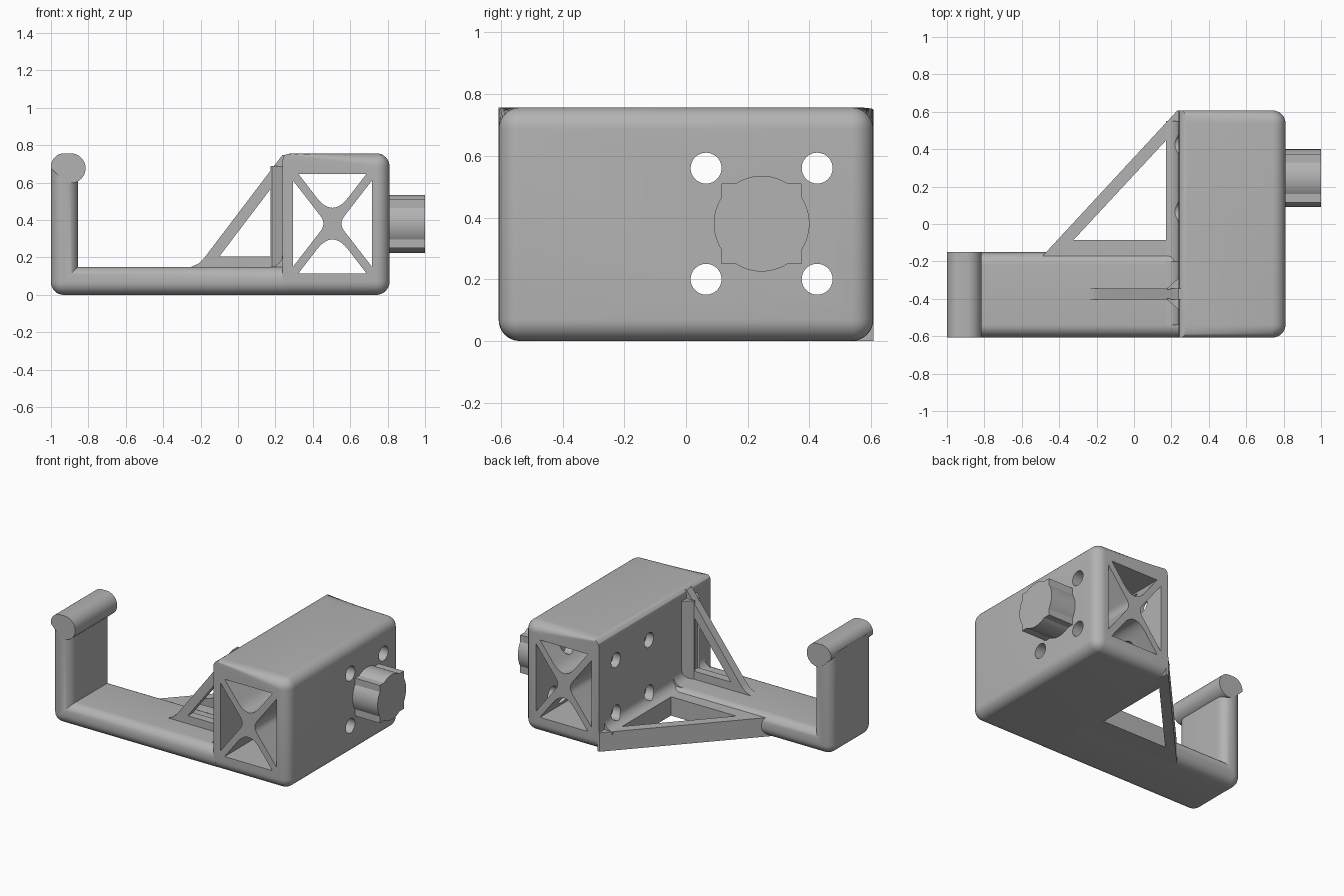
import bpy, bmesh, math
from mathutils import Vector

if "Cube" in bpy.data.objects:
    bpy.data.objects.remove(bpy.data.objects["Cube"])

mat = bpy.data.materials.new("grey_plastic")
mat.diffuse_color = (0.45, 0.45, 0.45, 1)
mat.use_nodes = True
mat.node_tree.nodes["Principled BSDF"].inputs["Base Color"].default_value = mat.diffuse_color


def prism(name, pts, axis, a, b, bevel=None, r=0.07):
    """Extrude a 2D outline along an axis from a to b; bevel edges picked by a rule."""
    def place(p, t):
        return {'x': (t, p[0], p[1]), 'y': (p[0], t, p[1]), 'z': (p[0], p[1], t)}[axis]
    bm = bmesh.new()
    lo = [bm.verts.new(place(p, a)) for p in pts]
    hi = [bm.verts.new(place(p, b)) for p in pts]
    bm.faces.new(lo)
    bm.faces.new(hi)
    n = len(pts)
    for i in range(n):
        j = (i + 1) % n
        bm.faces.new((lo[i], lo[j], hi[j], hi[i]))
    bmesh.ops.recalc_face_normals(bm, faces=bm.faces)
    if bevel:
        edges = [e for e in bm.edges if bevel(e.verts[0].co, e.verts[1].co)]
        bmesh.ops.bevel(bm, geom=edges, offset=r, segments=8, profile=0.5, affect='EDGES')
    me = bpy.data.meshes.new(name)
    bm.to_mesh(me)
    bm.free()
    me.materials.append(mat)
    ob = bpy.data.objects.new(name, me)
    bpy.context.collection.objects.link(ob)
    return ob


def boolean(ob, tool, op='DIFFERENCE'):
    bpy.context.view_layer.objects.active = ob
    m = ob.modifiers.new("cut", 'BOOLEAN')
    m.operation, m.solver, m.object = op, 'EXACT', tool
    bpy.ops.object.modifier_apply(modifier=m.name)
    bpy.data.objects.remove(tool)


def arc(cx, cy, r, a0, a1, n=16):
    return [(cx + r * math.cos(math.radians(a0 + (a1 - a0) * i / n)),
             cy + r * math.sin(math.radians(a0 + (a1 - a0) * i / n))) for i in range(n + 1)]


def circle(cx, cy, r, n=48):
    return arc(cx, cy, r, 0, 360, n)[:-1]


def curve(p, c, q, n=10):
    p, c, q = Vector(p), Vector(c), Vector(q)
    return [tuple(p * (1 - t) ** 2 + c * 2 * t * (1 - t) + q * t * t)
            for t in (i / n for i in range(n + 1))]


def drill(ob):
    for y in (0.065, 0.425):
        for z in (0.2, 0.56):
            boolean(ob, prism("drill", circle(y, z, 0.05), 'x', 0.1, 0.95))


# Hollow body: rounded except on the edges meeting the inner side
def body_edges(p, q):
    left = p.x < 0.3 and q.x < 0.3
    return not left


body = prism("body", [(0.237, 0), (0.81, 0), (0.81, 0.757), (0.28, 0.757), (0.255, 0.75),
                      (0.242, 0.737), (0.237, 0.715)], 'y', -0.607, 0.607,
             lambda p, q: not (p.x < 0.27 and q.x < 0.27)
             and not (p.x < 0.29 and q.x < 0.29 and p.z > 0.7))
# Cross-braced openings running the full length
cx, cz = 0.505, 0.381
top = [(0.323, 0.647)] + curve((0.42, 0.521), (cx, 0.41), (0.59, 0.521)) + [(0.687, 0.647)]
side = [(0.293, 0.613)] + curve((0.44, 0.423), (0.473, cz), (0.44, 0.339)) + [(0.293, 0.149)]
for shape in (top, [(x, 2 * cz - z) for x, z in top],
              side, [(2 * cx - x, z) for x, z in side]):
    boolean(body, prism("opening", shape, 'y', -0.8, 0.8))
drill(body)

# Plug: square with a larger round through it
plug = prism("plug", circle(0.245, 0.38, 0.155, 64), 'x', 0.79, 1.0)
boolean(plug, prism("plug_square", [(0.115, 0.25), (0.375, 0.25), (0.375, 0.51), (0.115, 0.51)],
                    'x', 0.79, 1.0), 'UNION')


# L-shaped arm with rounded long edges
def arm_edges(p, q):
    end = (p.x > 0.2 and q.x > 0.2) or (p.z > 0.6 and q.z > 0.6)
    inner = p.x > -0.9 and q.x > -0.9 and abs(p.y - q.y) > 0.1
    return not end and not inner


prism("arm", [(-1, 0), (0.25, 0), (0.25, 0.15), (-0.855, 0.15), (-0.855, 0.7), (-1, 0.7)],
      'y', -0.607, -0.15, arm_edges, 0.068)

# Rolled lip on top of the arm
prism("lip", arc(-0.93, 0.687, 0.07, 190, 90, 10) + arc(-0.895, 0.677, 0.08, 90, -110, 28),
      'y', -0.607, -0.15)

# Upright rib with triangular window
rib = prism("rib", [(-0.25, 0.14), (-0.25, 0.15), (-0.21, 0.168), (-0.18, 0.198),
                    (0.238, 0.749), (0.25, 0.749), (0.25, 0.14)], 'y', -0.403, -0.345)
boolean(rib, prism("rib_window", [(-0.1, 0.205), (0.19, 0.205), (0.19, 0.587)], 'y', -0.6, -0.2))

# Flared fillets where the rib meets the body
flare = [(0.25, -0.35)] + arc(0.175, -0.28, 0.065, -90, 0, 10) + [(0.25, -0.28)]
prism("rib_fillet_back", [(0.175, -0.35)] + flare, 'z', 0.14, 0.69)
prism("rib_fillet_front", [(x, -0.748 - y) for x, y in [(0.175, -0.35)] + flare], 'z', 0.14, 0.69)

# Flat gusset with triangular window
gusset = prism("gusset", [(-0.562, -0.25), (0.25, -0.25), (0.25, 0.607), (0.232, 0.607)],
               'z', 0, 0.13)
boolean(gusset, prism("gusset_window", [(-0.323, -0.085), (0.174, -0.085), (0.174, 0.45)],
                      'z', -0.1, 0.3))


# Concave fillets along the foot of the body
def foot(name, z, y0, y1):
    pts = [(0.25, z - 0.02), (0.175, z - 0.02)] + arc(0.172, z + 0.065, 0.065, -90, 0, 10)
    return prism(name, pts + [(0.25, z + 0.065)], 'y', y0, y1)


foot("arm_fillet", 0.15, -0.54, -0.2)
drill(foot("gusset_fillet", 0.13, -0.2, 0.55))

for ob in bpy.context.scene.objects:
    bpy.ops.object.select_all(action='DESELECT')
    ob.select_set(True)
    bpy.context.view_layer.objects.active = ob
    bpy.ops.object.shade_smooth_by_angle(angle=math.radians(30))
